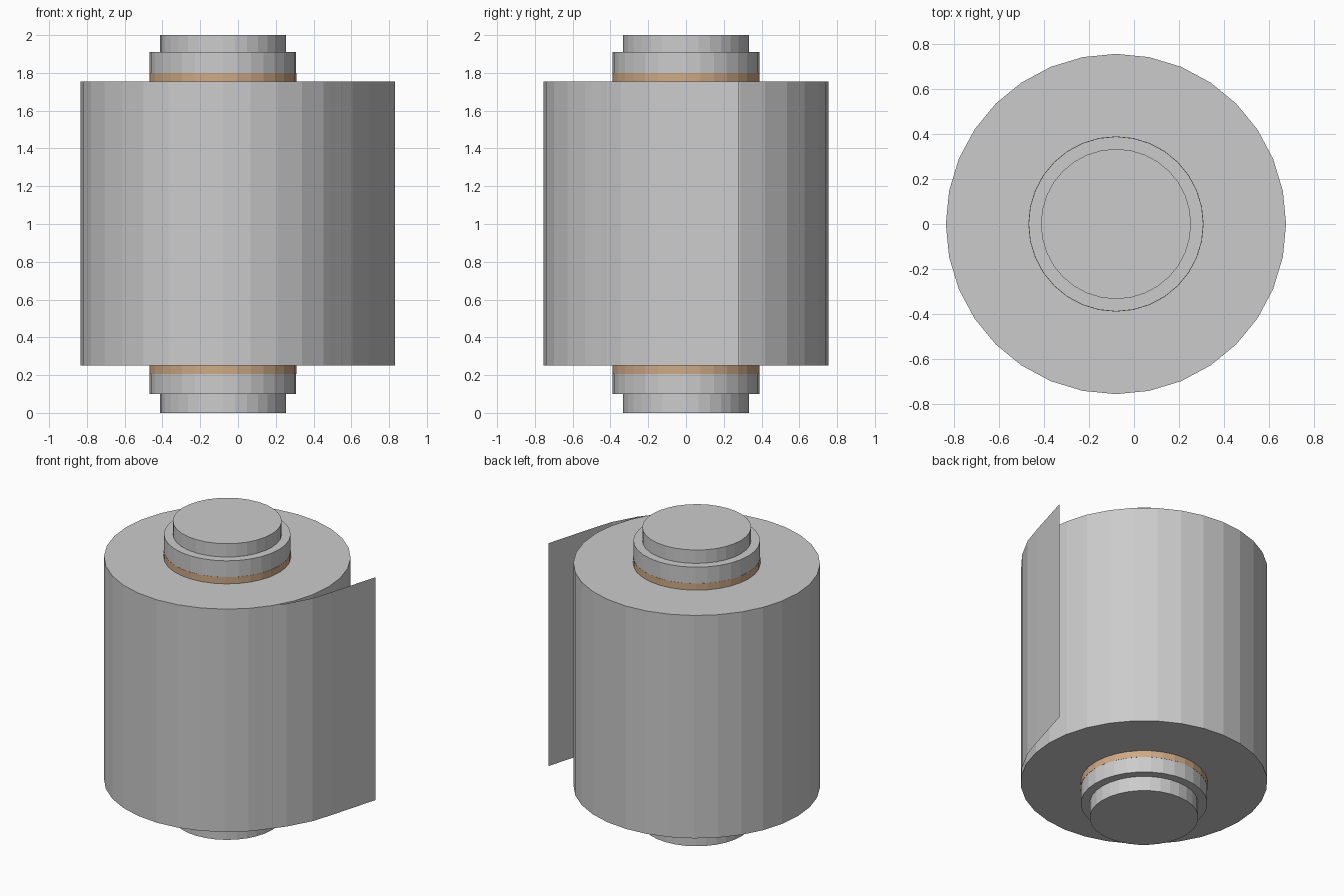
import bpy, bmesh
from math import cos, sin, tau

if "Cube" in bpy.data.objects:
    bpy.data.objects.remove(bpy.data.objects["Cube"])

CX = -0.08          # roll axis
SEG = 32
Z0, Z1 = 0.25, 1.755


def make_object(name, bm):
    mesh = bpy.data.meshes.new(name)
    bm.to_mesh(mesh)
    bm.free()
    obj = bpy.data.objects.new(name, mesh)
    bpy.context.collection.objects.link(obj)
    return obj


def lathe(name, profile, closed=False):
    """Revolve (radius, z) points about the roll axis, capping open ends."""
    bm = bmesh.new()
    rings = [[bm.verts.new((CX + r * cos(tau * i / SEG), r * sin(tau * i / SEG), z))
              for i in range(SEG)] for r, z in profile]
    pairs = list(zip(rings, rings[1:]))
    if closed:
        pairs.append((rings[-1], rings[0]))
    else:
        bm.faces.new(rings[0][::-1])
        bm.faces.new(rings[-1])
    for a, b in pairs:
        for i in range(SEG):
            j = (i + 1) % SEG
            bm.faces.new((a[i], a[j], b[j], b[i]))
    bmesh.ops.recalc_face_normals(bm, faces=bm.faces)
    return make_object(name, bm)


# Stepped spindle through the middle
R_PIN, R_CORE, R_ROLL = 0.333, 0.388, 0.755
lathe("spindle", [(R_PIN, 0), (R_PIN, 0.10), (R_CORE, 0.10),
                  (R_CORE, 1.91), (R_PIN, 1.91), (R_PIN, 2.0)])

# Cardboard core sleeve, just showing past the roll
core = lathe("core_sleeve", [(0.36, 0.205), (0.389, 0.205),
                             (0.389, 1.80), (0.36, 1.80)], closed=True)
tan = bpy.data.materials.new("cardboard")
tan.diffuse_color = (0.62, 0.40, 0.24, 1)
tan.use_nodes = True
tan.node_tree.nodes["Principled BSDF"].inputs["Base Color"].default_value = tan.diffuse_color
core.data.materials.append(tan)

# Wound roll
lathe("wound_roll", [(R_CORE, Z0), (R_ROLL, Z0), (R_ROLL, Z1), (R_CORE, Z1)], closed=True)

# Loose end peeling away from the roll
path = [(0.485, -0.498), (0.605, -0.345), (0.69, -0.19), (0.735, -0.05), (0.83, 0.28)]
bm = bmesh.new()
cols = [(bm.verts.new((x, y, Z0)), bm.verts.new((x, y, Z1))) for x, y in path]
for (a, b), (c, d) in zip(cols, cols[1:]):
    bm.faces.new((a, c, d, b))
make_object("loose_sheet", bm)
